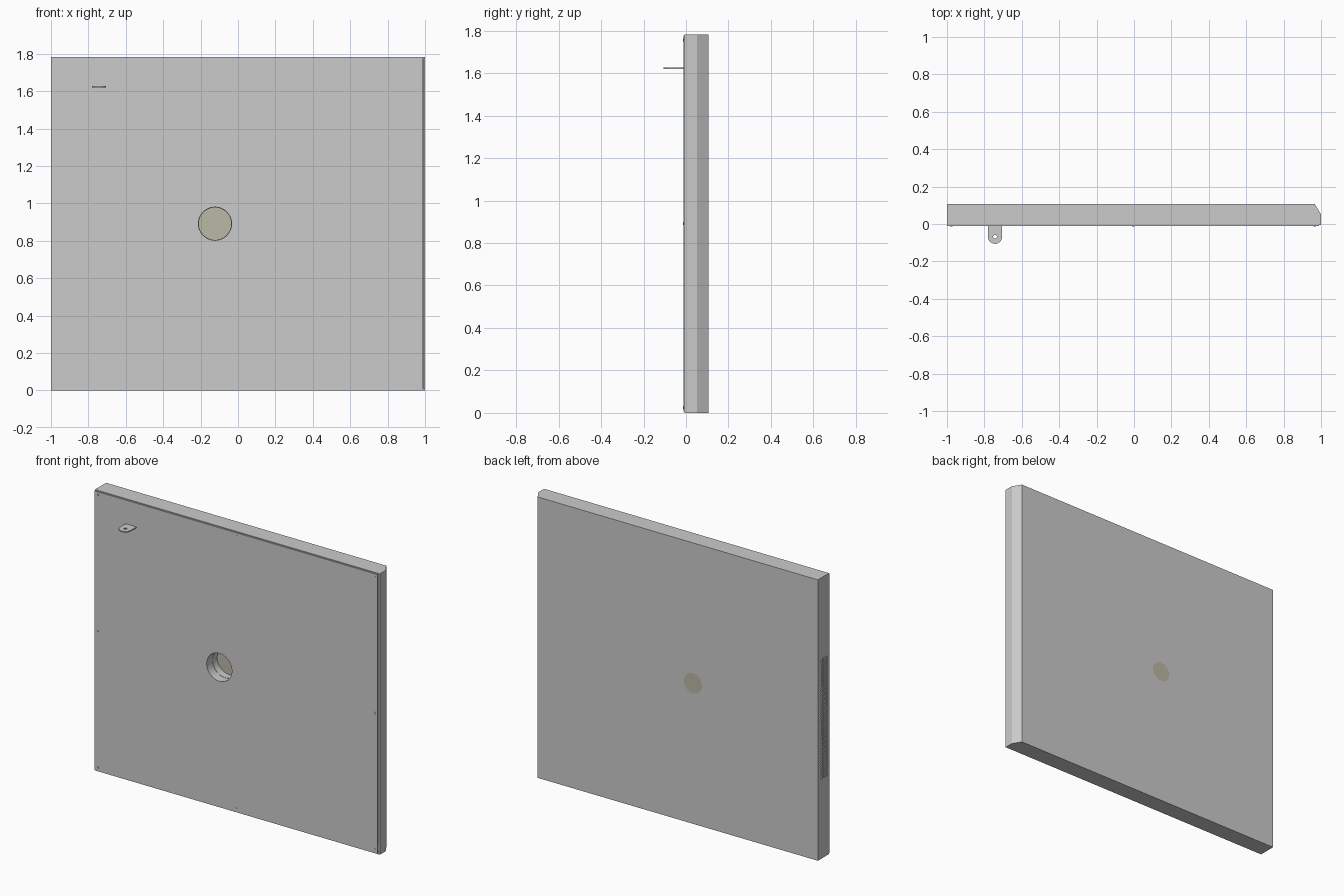
import bpy, bmesh, math
from mathutils import Matrix, Vector

if "Cube" in bpy.data.objects:
    bpy.data.objects.remove(bpy.data.objects["Cube"])

H = 1.782
CX, CZ = -0.123, H / 2          # port centre


def finish(name, bm, smooth=False):
    bmesh.ops.recalc_face_normals(bm, faces=bm.faces[:])
    me = bpy.data.meshes.new(name)
    bm.to_mesh(me)
    bm.free()
    ob = bpy.data.objects.new(name, me)
    bpy.context.collection.objects.link(ob)
    if smooth:
        bpy.ops.object.select_all(action='DESELECT')
        bpy.context.view_layer.objects.active = ob
        ob.select_set(True)
        bpy.ops.object.shade_smooth_by_angle(angle=math.radians(30))
    return ob


def prism(name, pts, z0, z1):
    """Extrude an xy outline from z0 to z1."""
    bm = bmesh.new()
    face = bm.faces.new([bm.verts.new((x, y, z0)) for x, y in pts])
    ext = bmesh.ops.extrude_face_region(bm, geom=[face])['geom']
    bmesh.ops.translate(bm, vec=(0, 0, z1 - z0),
                        verts=[v for v in ext if isinstance(v, bmesh.types.BMVert)])
    return finish(name, bm)


def box(name, x0, x1, y0, y1, z0, z1):
    return prism(name, [(x0, y0), (x1, y0), (x1, y1), (x0, y1)], z0, z1)


def add_rod(bm, a, b, r, n):
    a, b = Vector(a), Vector(b)
    rot = (b - a).to_track_quat('Z', 'Y').to_matrix().to_4x4()
    bmesh.ops.create_cone(bm, cap_ends=True, segments=n, radius1=r, radius2=r,
                          depth=(b - a).length,
                          matrix=Matrix.Translation((a + b) / 2) @ rot)


def rods(name, items, n, smooth=False):
    bm = bmesh.new()
    for a, b, r in items:
        add_rod(bm, a, b, r, n)
    return finish(name, bm, smooth)


def port_lathe(name, prof, n=64, closed=True):
    """Revolve (radius, y) points about the port axis."""
    bm = bmesh.new()
    rings = [[bm.verts.new((CX + r * math.cos(2 * math.pi * i / n), y,
                            CZ + r * math.sin(2 * math.pi * i / n))) for i in range(n)]
             for r, y in prof]
    pairs = list(zip(rings, rings[1:]))
    if closed:
        pairs.append((rings[-1], rings[0]))
    else:
        bm.faces.new(rings[0])
        bm.faces.new(rings[-1])
    for a, b in pairs:
        for i in range(n):
            j = (i + 1) % n
            bm.faces.new((a[i], a[j], b[j], b[i]))
    return finish(name, bm, True)


def cut(ob, cutter):
    m = ob.modifiers.new('cut', 'BOOLEAN')
    m.operation, m.solver, m.object = 'DIFFERENCE', 'EXACT', cutter
    bpy.context.view_layer.objects.active = ob
    bpy.ops.object.modifier_apply(modifier=m.name)
    bpy.data.objects.remove(cutter)


# hollow housing with one chamfered rear edge
housing = prism('housing', [(-1, -0.006), (1, -0.006), (1, 0.052),
                            (0.967, 0.106), (-1, 0.106)], 0, H)
cut(housing, prism('cavity', [(-0.992, -0.05), (0.992, -0.05), (0.992, 0.05),
                              (0.962, 0.099), (-0.992, 0.099)], 0.008, H - 0.008))
cut(housing, rods('port_cutter', [((CX, 0.08, CZ), (CX, 0.13, CZ), 0.063)], 64))

# perforated vent on the left side, staggered rows
holes = []
for col in range(5):
    for row in range(48):
        y = 0.012 + col * 0.014
        z = 0.505 + (row + 0.5 * (col % 2)) * 0.016
        holes.append(((-1.02, y, z), (-0.98, y, z), 0.0052))
cut(housing, rods('vent_cutter', holes, 6))

# front cover plate, slightly smaller than the housing
cover = box('front_cover', -0.999, 0.988, -0.012, -0.006, 0.006, H - 0.006)
cut(cover, rods('cover_cutter', [((CX, -0.05, CZ), (CX, 0.03, CZ), 0.0885)], 64))

# screw heads around the cover
xs, zs = (-0.978, -0.005, 0.967), (0.026, H / 2, H - 0.026)
rods('cover_screws', [((x, -0.0145, z), (x, -0.008, z), 0.007)
                      for i, x in enumerate(xs) for j, z in enumerate(zs)
                      if (i, j) != (1, 1)], 16, True)

# port liner tube and window
port_lathe('port_liner', [(0.0885, -0.012), (0.094, -0.006), (0.094, 0.099),
                          (0.0865, 0.099), (0.0865, 0.045), (0.0885, 0.045)])
window = port_lathe('port_window', [(0.0865, 0.09), (0.0865, 0.099),
                                    (0.063, 0.099), (0.063, 0.106)], closed=False)
mat = bpy.data.materials.new('window_tint')
mat.diffuse_color = (0.5, 0.48, 0.38, 1)
mat.use_nodes = True
mat.node_tree.nodes["Principled BSDF"].inputs["Base Color"].default_value = mat.diffuse_color
window.data.materials.append(mat)

# rounded lug with a hole
LX, LY, R = -0.743, -0.068, 0.038
arc = [(LX + R * math.cos(a), LY + R * math.sin(a))
       for a in (math.pi + math.pi * i / 20 for i in range(21))]
lug = prism('lug', [(LX - R, -0.01)] + arc + [(LX + R, -0.01)], 1.619, 1.626)
cut(lug, rods('lug_cutter', [((LX, LY, 1.6), (LX, LY, 1.65), 0.01)], 24))
